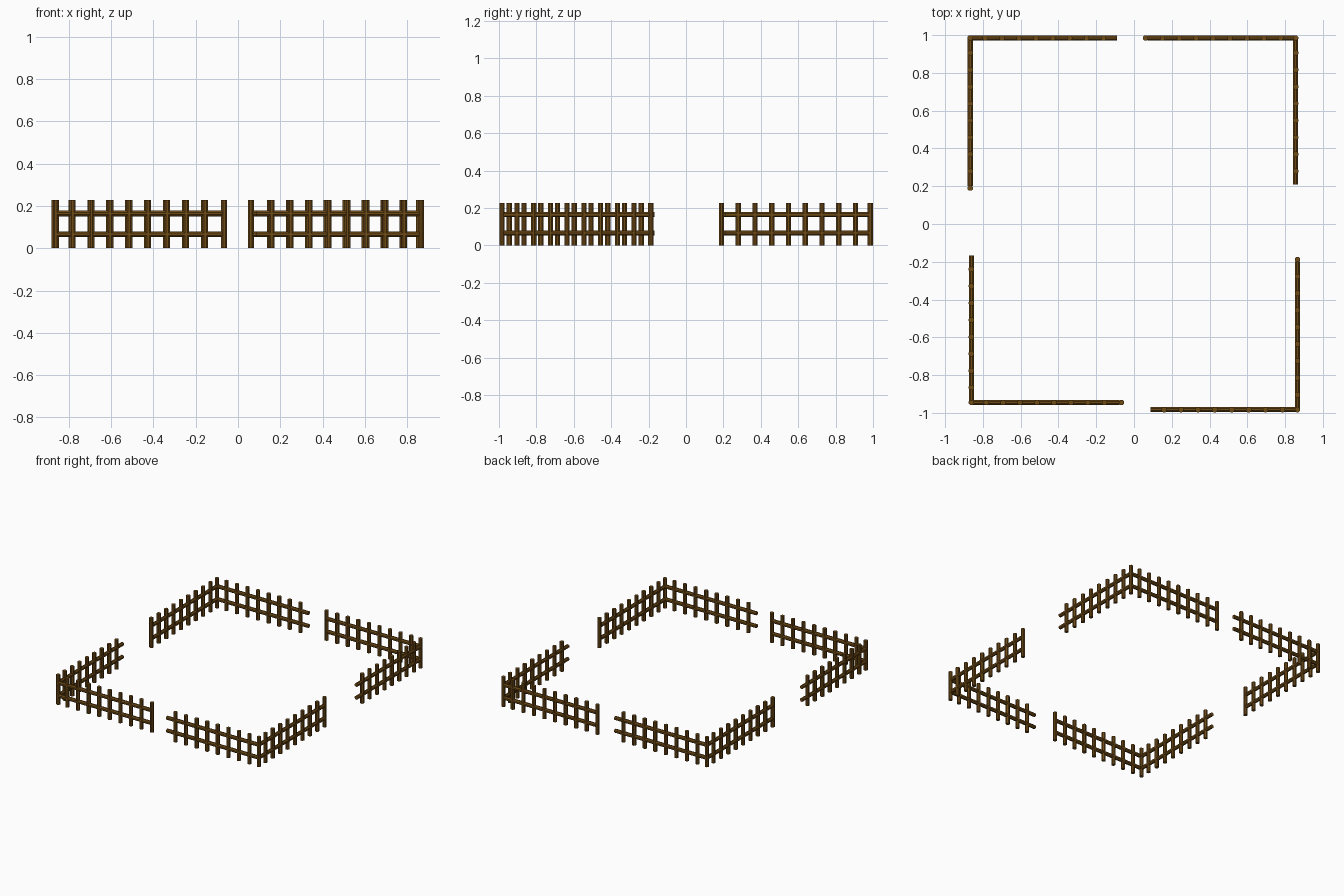
import bpy, math
from mathutils import Matrix, Vector

if "Cube" in bpy.data.objects:
    bpy.data.objects.remove(bpy.data.objects["Cube"])

POST_R, POST_H, RAIL_R, SIDES = 0.015, 0.227, 0.0145, 8
RAIL_Z = (0.066, 0.164)
FIRST, STEP = 0.079, 0.0895      # post spacing along an arm

wood = bpy.data.materials.new("brown_wood")
wood.diffuse_color = (0.16, 0.07, 0.008, 1)
wood.use_nodes = True
wood.node_tree.nodes["Principled BSDF"].inputs["Base Color"].default_value = wood.diffuse_color


def rod(name, start, end, radius):
    a, b = Vector(start), Vector(end)
    d = b - a
    bpy.ops.mesh.primitive_cylinder_add(vertices=SIDES, radius=radius, depth=d.length)
    ob = bpy.context.object
    turn = Matrix.Rotation(math.pi / SIDES, 4, 'Z')
    ob.data.transform(Matrix.Translation((a + b) / 2)
                      @ d.to_track_quat('Z', 'Y').to_matrix().to_4x4() @ turn)
    ob.name = name
    ob.data.materials.append(wood)
    return ob


def arm(name, corner, angle, posts, rail_end):
    dx, dy = round(math.cos(angle)), round(math.sin(angle))

    def at(t, z):
        return (corner[0] + dx * t, corner[1] + dy * t, z)

    # upright posts
    for k in range(posts):
        t = FIRST + STEP * k
        rod(name + "_post", at(t, 0), at(t, POST_H), POST_R)
    # two horizontal rails
    for z in RAIL_Z:
        rod(name + "_rail", at(0.006, z), at(rail_end, z), RAIL_R)


# four L-shaped corner sections: the same shape turned in quarter steps
corners = [
    ("back_left", (-0.867, 0.985), -90),
    ("back_right", (0.856, 0.985), 180),
    ("front_left", (-0.861, -0.945), 0),
    ("front_right", (0.865, -0.983), 90),
]
for name, pos, deg in corners:
    rod(name + "_corner_post", (*pos, 0), (*pos, POST_H), POST_R)
    arm(name + "_closed_arm", pos, math.radians(deg), 9, 0.785)
    arm(name + "_open_arm", pos, math.radians(deg + 90), 8, 0.777)
